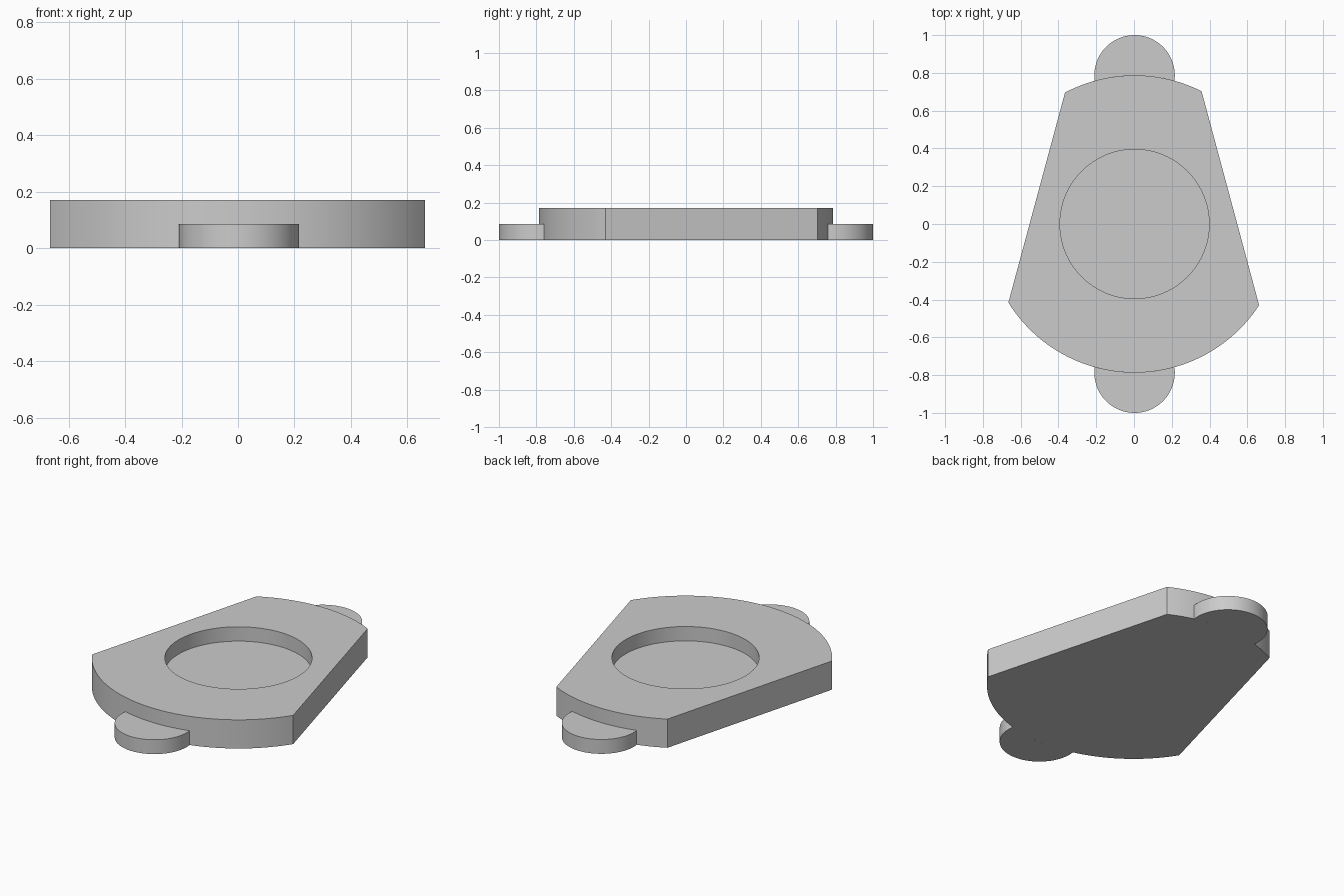
import bpy, bmesh, math

cube = bpy.data.objects.get("Cube")
if cube:
    bpy.data.objects.remove(cube, do_unlink=True)

CX = 0.003               # centre line of the round features
PLATE_R, POCKET_R, TAB_R = 0.787, 0.395, 0.213
PLATE_H, STEP_H = 0.17, 0.085

grey = bpy.data.materials.new("light_grey")
grey.use_nodes = True
grey.diffuse_color = (0.6, 0.6, 0.6, 1)
grey.node_tree.nodes["Principled BSDF"].inputs["Base Color"].default_value = (0.6, 0.6, 0.6, 1)


def arc(cx, cy, r, start, end, steps):
    """Points on an arc, angles in radians, both ends included."""
    angles = [start + (end - start) * i / steps for i in range(steps + 1)]
    return [(cx + r * math.cos(a), cy + r * math.sin(a)) for a in angles]


def ring(bm, points, z):
    return [bm.verts.new((x, y, z)) for x, y in points]


def edges_of(bm, loop):
    return [bm.edges.get((a, b)) or bm.edges.new((a, b))
            for a, b in zip(loop, loop[1:] + loop[:1])]


def walls(bm, low, high):
    for i in range(len(low)):
        j = (i + 1) % len(low)
        bm.faces.new((low[i], low[j], high[j], high[i]))


def finish(bm, name):
    bmesh.ops.recalc_face_normals(bm, faces=bm.faces[:])
    mesh = bpy.data.meshes.new(name)
    bm.to_mesh(mesh)
    bm.free()
    mesh.materials.append(grey)
    obj = bpy.data.objects.new(name, mesh)
    bpy.context.collection.objects.link(obj)
    bpy.ops.object.select_all(action='DESELECT')
    obj.select_set(True)
    bpy.context.view_layer.objects.active = obj
    bpy.ops.object.shade_smooth_by_angle(angle=math.radians(30))


# Plate: a disc with two slanted sides cut off and a round pocket in the top
rad = math.radians
outline = (arc(CX, 0, PLATE_R, rad(63.2), rad(117.9), 24)
           + arc(CX, 0, PLATE_R, rad(211.9), rad(326.9), 48))
circle = arc(CX, 0, POCKET_R, 0, math.tau, 96)[:-1]
bm = bmesh.new()
bottom, top = ring(bm, outline, 0), ring(bm, outline, PLATE_H)
floor, rim = ring(bm, circle, STEP_H), ring(bm, circle, PLATE_H)
bm.faces.new(bottom)
bm.faces.new(floor)
walls(bm, bottom, top)
walls(bm, floor, rim)
bmesh.ops.triangle_fill(bm, use_beauty=True, normal=(0, 0, 1),
                        edges=edges_of(bm, top) + edges_of(bm, rim))
finish(bm, "plate")

# Tabs: low round ears that fit against the curved ends of the plate
half = 2 * math.asin(TAB_R / (2 * PLATE_R))   # plate angle covered by half a tab
for name, side in (("front_tab", -1), ("back_tab", 1)):
    mid = side * math.pi / 2
    outer = arc(CX, side * PLATE_R, TAB_R, mid - math.pi / 2 - half / 2,
                mid + math.pi / 2 + half / 2, 48)
    inner = arc(CX, 0, PLATE_R, mid + half, mid - half, 16)[1:-1]
    bm = bmesh.new()
    low, high = ring(bm, outer + inner, 0), ring(bm, outer + inner, STEP_H)
    bm.faces.new(low)
    bm.faces.new(high)
    walls(bm, low, high)
    finish(bm, name)
